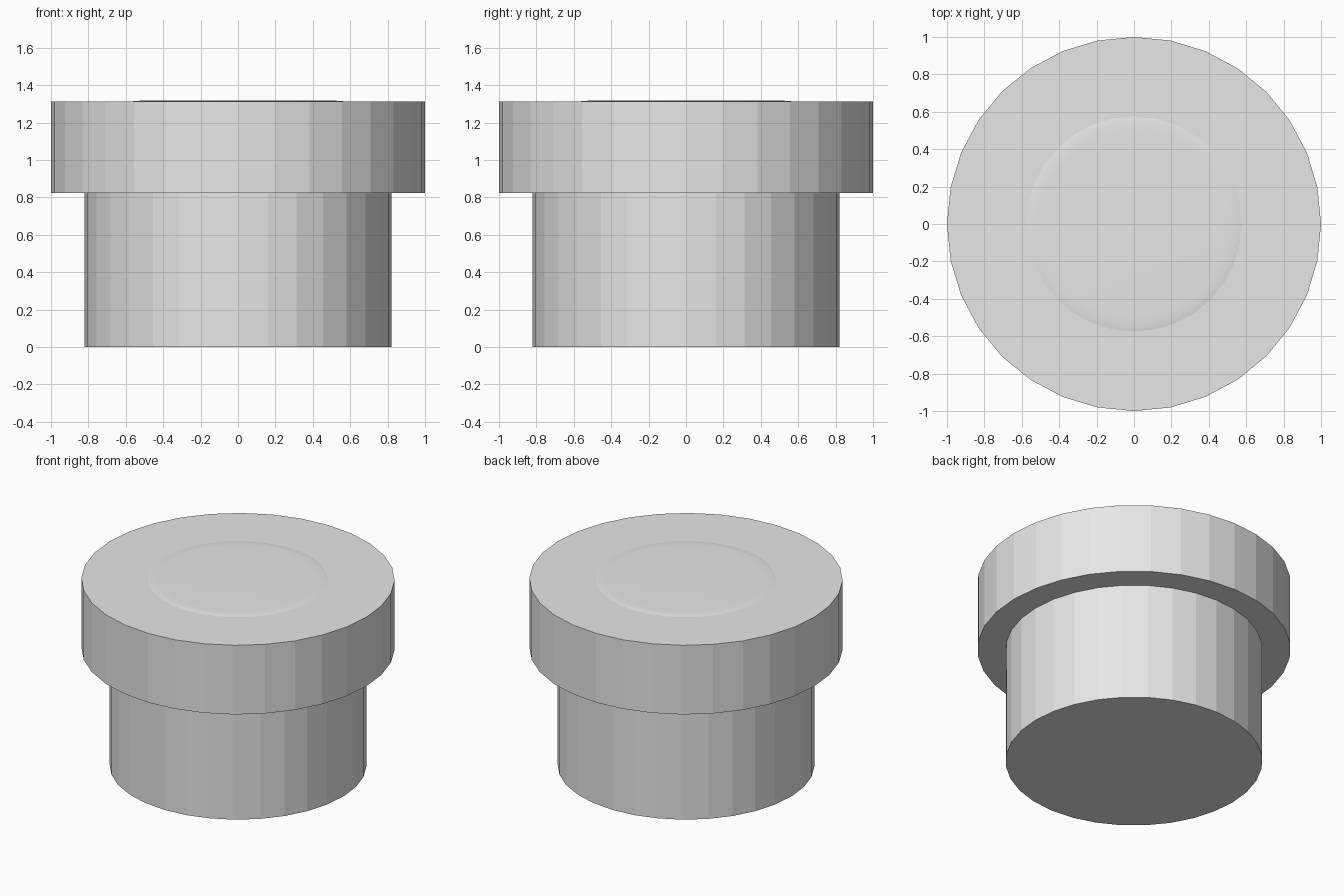
import bpy
import bmesh
from math import sin, cos, tau, radians

SIDES = 32

cube = bpy.data.objects.get("Cube")
if cube:
    bpy.data.objects.remove(cube, do_unlink=True)

# Single plain grey
grey = bpy.data.materials.new("light_grey")
grey.use_nodes = True
colour = (0.8, 0.8, 0.8, 1)
grey.diffuse_color = colour
grey.node_tree.nodes["Principled BSDF"].inputs["Base Color"].default_value = colour


def lathe(name, profile, smooth=False):
    """Turn a (radius, height) profile about z, capped at both ends."""
    bm = bmesh.new()
    rings = [[bm.verts.new((r * sin(tau * i / SIDES), r * cos(tau * i / SIDES), z))
              for i in range(SIDES)] for r, z in profile]
    for low, high in zip(rings, rings[1:]):
        for i in range(SIDES):
            j = (i + 1) % SIDES
            bm.faces.new((low[i], low[j], high[j], high[i]))
    bm.faces.new(rings[0])
    bm.faces.new(rings[-1])
    bmesh.ops.recalc_face_normals(bm, faces=bm.faces)
    mesh = bpy.data.meshes.new(name)
    bm.to_mesh(mesh)
    bm.free()
    mesh.materials.append(grey)
    obj = bpy.data.objects.new(name, mesh)
    bpy.context.collection.objects.link(obj)
    if smooth:
        bpy.ops.object.select_all(action='DESELECT')
        obj.select_set(True)
        bpy.context.view_layer.objects.active = obj
        bpy.ops.object.shade_smooth_by_angle(angle=radians(30))
    return obj


# Narrow body and wide head
lathe("lower_body", [(0.82, 0), (0.82, 0.825)])
lathe("wide_head", [(1, 0.825), (1, 1.312)])

# Barely raised round pad with a softened rim
lathe("top_pad", [(0.575, 1.305), (0.575, 1.312), (0.56, 1.3145),
                  (0.54, 1.3165), (0.51, 1.3175), (0.48, 1.318)], smooth=True)
